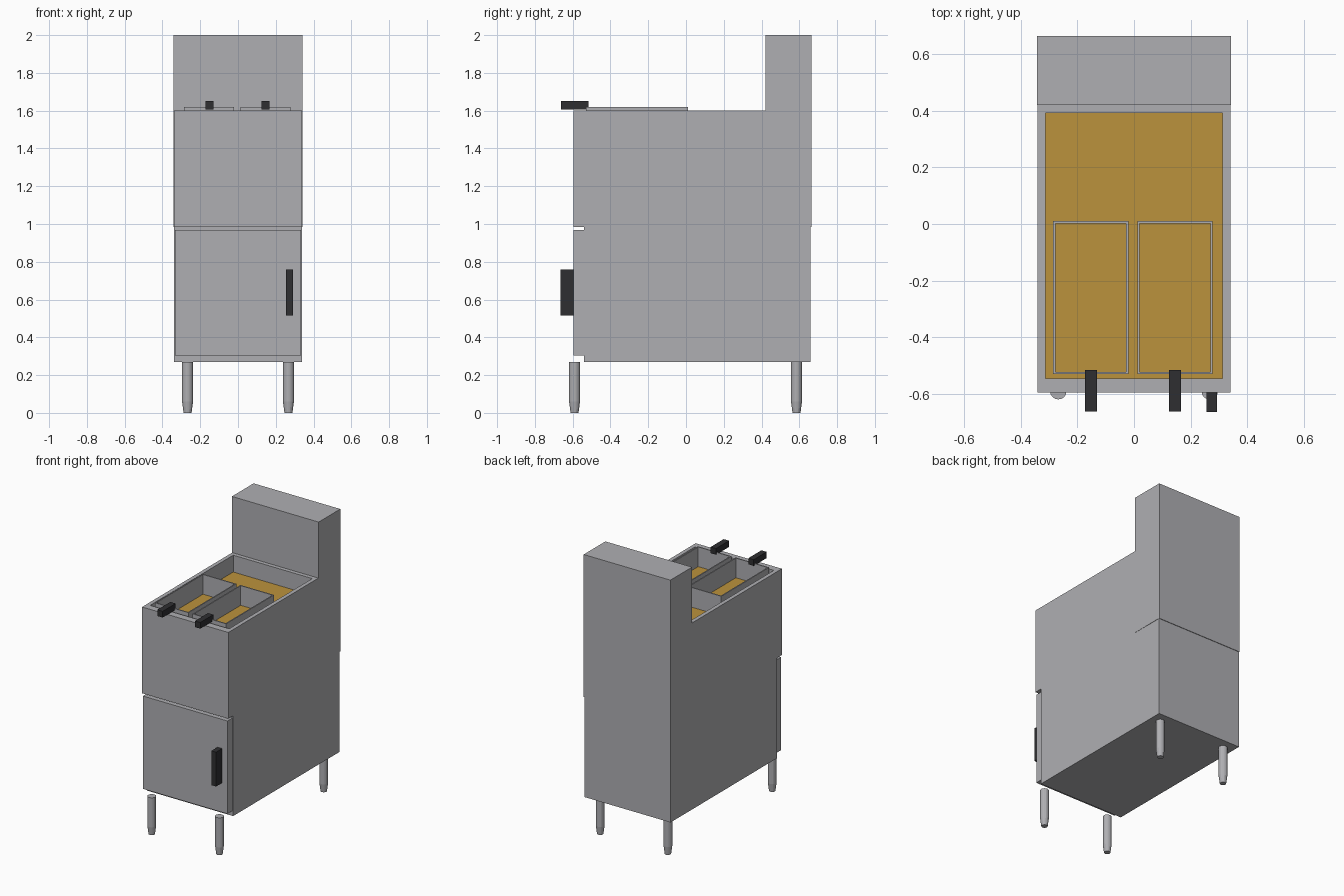
import bpy, bmesh, math

cube = bpy.data.objects.get("Cube")
if cube:
    bpy.data.objects.remove(cube, do_unlink=True)


def material(name, rgb):
    m = bpy.data.materials.new(name)
    m.use_nodes = True
    m.diffuse_color = (*rgb, 1)
    m.node_tree.nodes["Principled BSDF"].inputs["Base Color"].default_value = (*rgb, 1)
    return m


steel = material("stainless steel", (0.43, 0.43, 0.45))
black = material("black plastic", (0.028, 0.028, 0.031))
oil = material("golden oil", (0.50, 0.29, 0.045))

OIL_Z = 1.48


def finish(name, bm, *mats):
    bmesh.ops.recalc_face_normals(bm, faces=bm.faces)
    mesh = bpy.data.meshes.new(name)
    bm.to_mesh(mesh)
    bm.free()
    for m in mats:
        mesh.materials.append(m)
    obj = bpy.data.objects.new(name, mesh)
    bpy.context.collection.objects.link(obj)
    return obj


def add_box(bm, x, y, z):
    verts = bmesh.ops.create_cube(bm, size=1)["verts"]
    for v in verts:
        for i, (lo, hi) in enumerate((x, y, z)):
            v.co[i] = hi if v.co[i] > 0 else lo


def box(name, x, y, z, mat):
    bm = bmesh.new()
    add_box(bm, x, y, z)
    return finish(name, bm, mat)


def top_face(bm):
    return max(bm.faces, key=lambda f: f.calc_center_median().z)


# Cabinet: side profile with door recess and flue notch, pushed across the width
bm = bmesh.new()
profile = [(-.54, .27), (.66, .27), (.66, .985), (.42, .985),
           (.42, 1.6), (-.595, 1.6), (-.595, .985), (-.54, .985)]
side = bm.faces.new([bm.verts.new((-.34, y, z)) for y, z in profile])
grown = bmesh.ops.extrude_face_region(bm, geom=[side])["geom"]
bmesh.ops.translate(bm, vec=(.68, 0, 0),
                    verts=[g for g in grown if isinstance(g, bmesh.types.BMVert)])
bmesh.ops.recalc_face_normals(bm, faces=bm.faces)

# Fryer tank sunk in the top, its floor being the oil surface
tank = top_face(bm)
bmesh.ops.inset_region(bm, faces=[tank], thickness=.04)
for v in tank.verts:
    if v.co.y < 0:
        v.co.y = -.545
floor = bmesh.ops.extrude_discrete_faces(bm, faces=[tank])["faces"][0]
for v in floor.verts:
    v.co.z = OIL_Z
floor.material_index = 1
finish("cabinet", bm, steel, oil)

# Flue and door
box("flue_box", (-.342, .342), (.42, .664), (.985, 2), steel)
box("door", (-.333, .333), (-.595, -.54), (.305, .967), steel)
box("door_handle", (.255, .292), (-.664, -.595), (.515, .76), black)

# Bottomless baskets with handles
for label, x0, hx in (("right", -.285, -.152), ("left", .012, .145)):
    x1, y0, y1, t = x0 + .265, -.53, .01, .011
    bm = bmesh.new()
    add_box(bm, (x0, x1), (y0, y1), (OIL_Z - .04, 1.62))
    hole = top_face(bm)
    bmesh.ops.inset_region(bm, faces=[hole], thickness=t)
    inner = bmesh.ops.extrude_discrete_faces(bm, faces=[hole])["faces"][0]
    for v in inner.verts:
        v.co.z = OIL_Z - .02
    finish(label + "_basket", bm, steel)
    box(label + "_basket_handle", (hx - .021, hx + .021), (-.662, -.515),
        (1.606, 1.65), black)

# Legs with tapered feet
for row, y in (("front", -.59), ("back", .585)):
    for label, x in (("right", -.267), ("left", .267)):
        bm = bmesh.new()
        rings = []
        for r, z in ((.021, 0), (.029, .06), (.029, .27)):
            rings.append([bm.verts.new((x + r * math.cos(a), y + r * math.sin(a), z))
                          for a in (math.tau * k / 16 for k in range(16))])
        for low, high in zip(rings, rings[1:]):
            for k in range(16):
                n = (k + 1) % 16
                bm.faces.new((low[k], low[n], high[n], high[k]))
        bm.faces.new(rings[0])
        bm.faces.new(rings[-1])
        finish(row + "_" + label + "_leg", bm, steel)
